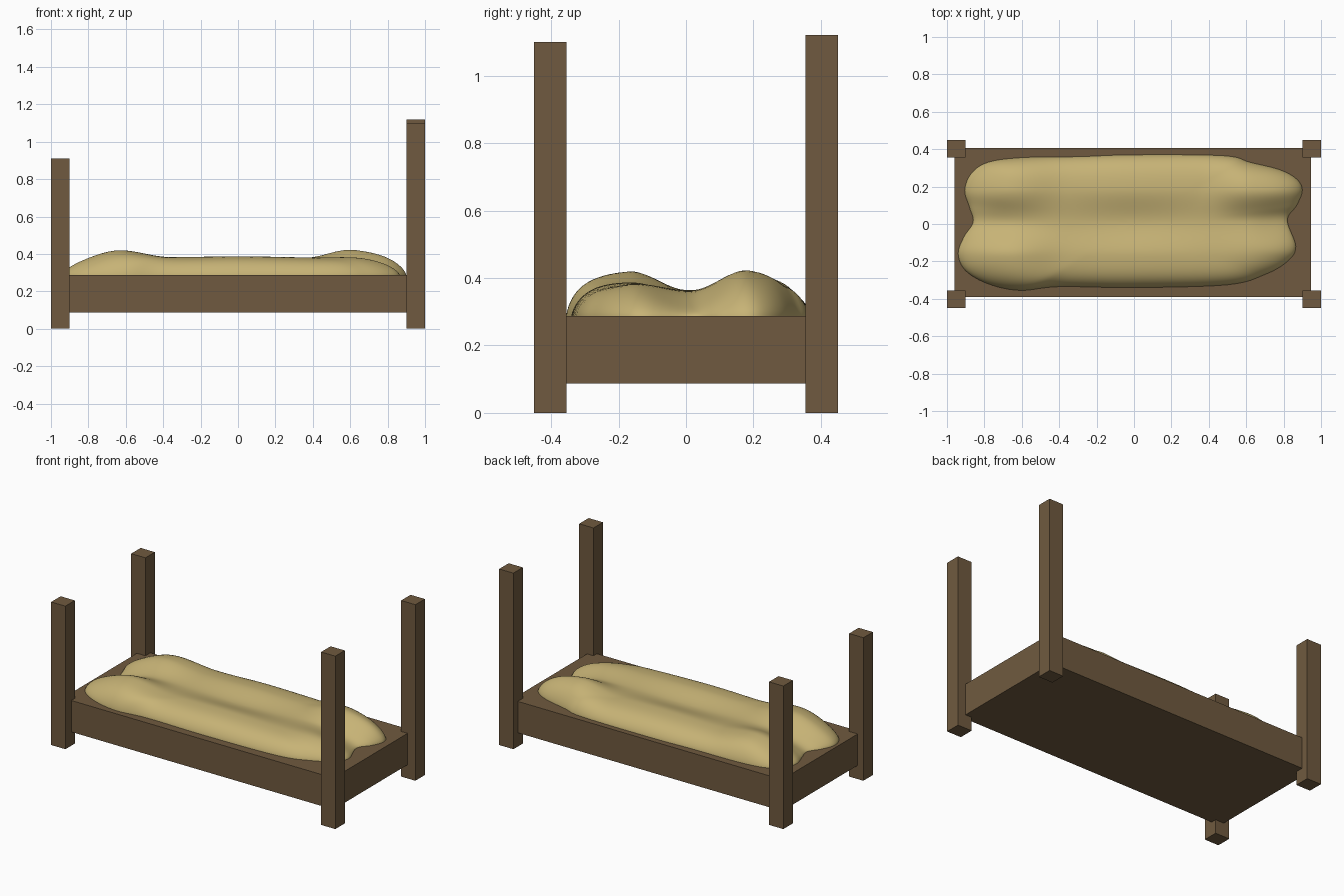
import bpy, bmesh
from mathutils import Vector

cube = bpy.data.objects.get("Cube")
if cube:
    bpy.data.objects.remove(cube, do_unlink=True)


def make_material(name, colour):
    mat = bpy.data.materials.new(name)
    mat.use_nodes = True
    mat.diffuse_color = (*colour, 1)
    shader = next(n for n in mat.node_tree.nodes if n.type == 'BSDF_PRINCIPLED')
    shader.inputs["Base Color"].default_value = (*colour, 1)
    shader.inputs["Roughness"].default_value = 0.9
    return mat


wood = make_material("dark wood", (0.16, 0.102, 0.05))
straw = make_material("straw fabric", (0.57, 0.45, 0.18))


def finish(bm, name, mat):
    bmesh.ops.recalc_face_normals(bm, faces=bm.faces)
    mesh = bpy.data.meshes.new(name)
    bm.to_mesh(mesh)
    bm.free()
    mesh.materials.append(mat)
    obj = bpy.data.objects.new(name, mesh)
    bpy.context.collection.objects.link(obj)
    return obj


def box(name, low, high, mat):
    bm = bmesh.new()
    bmesh.ops.create_cube(bm, size=1)
    for v in bm.verts:
        v.co = Vector([l if c < 0 else h for c, l, h in zip(v.co, low, high)])
    return finish(bm, name, mat)


def smooth(t):
    t = max(0, min(1, t))
    return t * t * (3 - 2 * t)


def curve_value(points, x):
    """Eased height between neighbouring (x, height) points."""
    for (xa, a), (xb, b) in zip(points, points[1:]):
        if x <= xb:
            return a + (b - a) * smooth((x - xa) / (xb - xa))
    return points[-1][1]


# Solid bed frame
TOP = 0.287
box("bed_frame", (-0.96, -0.39, 0.087), (0.945, 0.405, TOP), wood)

# Four corner posts, taller at one end
for side, end, height in (("front", "right", 0.91), ("back", "right", 0.91),
                          ("front", "left", 1.1), ("back", "left", 1.12)):
    x = -1 if end == "right" else 0.9
    y = -0.45 if side == "front" else 0.355
    box(f"{side}_{end}_post", (x, y, 0), (x + 0.1, y + 0.095, height), wood)

# Mattress outline, anticlockwise, notched in the middle of both ends
outline = [Vector(p) for p in (
    (0.82, 0.02), (0.87, 0.1), (0.9, 0.18), (0.87, 0.24), (0.78, 0.29), (0.62, 0.33),
    (0.48, 0.365), (0, 0.37), (-0.3, 0.36), (-0.6, 0.355), (-0.78, 0.33), (-0.87, 0.27),
    (-0.905, 0.18), (-0.88, 0.09), (-0.86, 0.01), (-0.91, -0.07), (-0.94, -0.16),
    (-0.9, -0.25), (-0.78, -0.32), (-0.61, -0.355), (-0.4, -0.335), (0, -0.34),
    (0.5, -0.325), (0.7, -0.27), (0.82, -0.2), (0.865, -0.12))]

# Ridge and valley heights along the length
front_ridge = [(-0.9, 0.12), (-0.66, 0.145), (-0.36, 0.097), (0, 0.101), (0.4, 0.096), (0.7, 0.112)]
back_ridge = [(-0.9, 0.11), (-0.66, 0.135), (-0.36, 0.095), (0, 0.1), (0.36, 0.095), (0.62, 0.15)]
valley = [(-0.8, 0.06), (-0.6, 0.08), (0, 0.066), (0.6, 0.08), (0.8, 0.06)]


def surface_point(rim, r):
    x, y = rim * r
    ridge = curve_value(back_ridge if y > 0.01 else front_ridge, x)
    low = curve_value(valley, x)
    height = low + (ridge - low) * smooth(abs(y - 0.01) / 0.18)
    return x, y, TOP + height * (1 - r ** 6) ** 0.7


# Rounded closed curve through the outline points
rim, steps, count = [], 6, len(outline)
for i in range(count):
    a, b, c, d = (outline[(i + k) % count] for k in (-1, 0, 1, 2))
    for s in range(steps):
        t = s / steps
        rim.append(b + (c - a) * t / 2 + (a - b * 2.5 + c * 2 - d / 2) * t * t
                   + (b * 3 - a - c * 3 + d) * t ** 3 / 2)

# Mattress surface in rings from its centre to the rim, tucked into the frame
RINGS = 28
bm = bmesh.new()
centre = bm.verts.new(surface_point(Vector((0, 0)), 0))
rings = []
for j in range(1, RINGS + 1):
    r = 1 - (1 - j / RINGS) ** 1.5
    rings.append([bm.verts.new(surface_point(p, r)) for p in rim])
rings.append([bm.verts.new((p.x, p.y, TOP - 0.02)) for p in rim])
for k in range(len(rim)):
    n = (k + 1) % len(rim)
    bm.faces.new((centre, rings[0][k], rings[0][n]))
    for inner, outer in zip(rings, rings[1:]):
        bm.faces.new((inner[k], outer[k], outer[n], inner[n]))
bm.faces.new(rings[-1])
for f in bm.faces:
    f.smooth = True
finish(bm, "mattress", straw)
